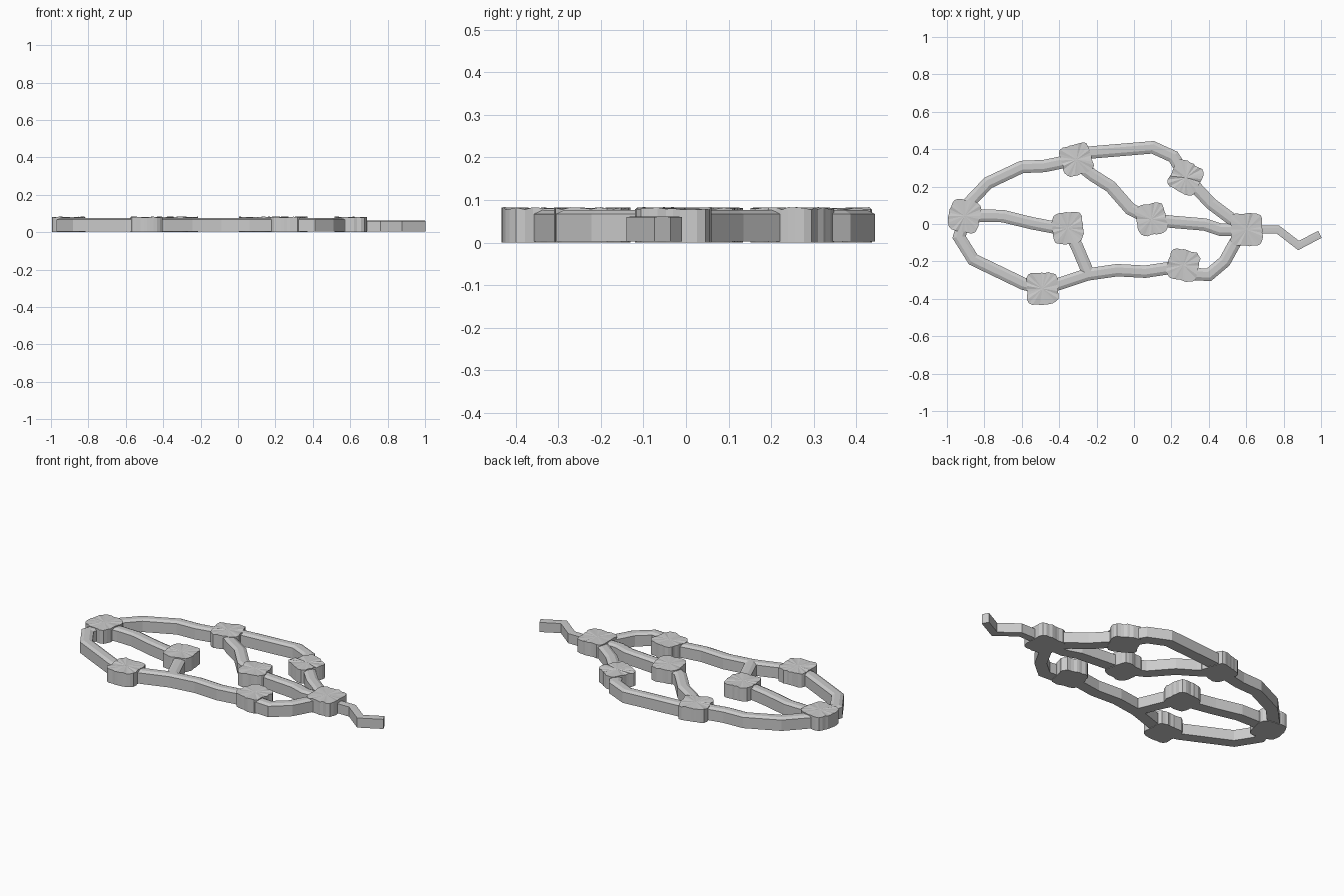
import bpy, math, random
from mathutils import Vector

if "Cube" in bpy.data.objects:
    bpy.data.objects.remove(bpy.data.objects["Cube"])

random.seed(4)


def make_object(name, verts, faces):
    mesh = bpy.data.meshes.new(name)
    mesh.from_pydata(verts, [], faces)
    mesh.update()
    obj = bpy.data.objects.new(name, mesh)
    bpy.context.collection.objects.link(obj)
    return obj


def sweep(name, points, half=0.033, shoulder=0.067, top=0.076):
    """Flat-bottomed strip with a chamfered top, mitred along a ground path."""
    pts = [Vector(p) for p in points]
    profile = [(-1, 0.003), (-1, shoulder), (-0.45, top), (0.45, top), (1, shoulder), (1, 0.003)]
    k = len(profile)
    verts, faces = [], []
    for i, p in enumerate(pts):
        before = (p - pts[i - 1]).normalized() if i else (pts[1] - p).normalized()
        after = (pts[i + 1] - p).normalized() if i < len(pts) - 1 else before
        t = (before + after).normalized()
        n = Vector((-t.y, t.x)) / max(0.6, t.dot(before))
        for s, z in profile:
            q = p - n * s * half
            verts.append((q.x, q.y, z))
    for i in range(len(pts) - 1):
        for j in range(k):
            a, b = i * k + j, i * k + (j + 1) % k
            faces.append((a, a + k, b + k, b))
    faces.append(tuple(range(k)))
    faces.append(tuple(reversed(range(len(verts) - k, len(verts)))))
    return make_object(name, verts, faces)


def pad(name, x, y, angle, hx, hy, sides=32):
    """Lumpy rounded-square slab."""
    verts, rot = [], math.radians(angle)
    rim = []
    for i in range(sides):
        a = 2 * math.pi * i / sides
        c, s = math.cos(a), math.sin(a)
        r = (abs(c) ** 5 + abs(s) ** 5) ** -0.2 * random.uniform(0.94, 1.02)
        u, v = c * r * hx, s * r * hy
        rim.append((x + u * math.cos(rot) - v * math.sin(rot),
                    y + u * math.sin(rot) + v * math.cos(rot)))
    verts = [(a, b, 0) for a, b in rim]
    verts += [(a, b, random.uniform(0.077, 0.083)) for a, b in rim]
    verts.append((x, y, 0.081))
    n = sides
    faces = [tuple(reversed(range(n)))]
    for i in range(n):
        j = (i + 1) % n
        faces += [(i, j, n + j, n + i), (n + i, n + j, 2 * n)]
    return make_object(name, verts, faces)


# Junction pads: centre, turn, half sizes
pads = {
    "west": (-0.905, 0.043, -12, 0.085, 0.087),
    "north": (-0.307, 0.345, 15, 0.083, 0.083),
    "north_east": (0.278, 0.248, -28, 0.083, 0.083),
    "centre": (0.093, 0.025, 10, 0.081, 0.085),
    "centre_west": (-0.355, -0.022, 5, 0.083, 0.086),
    "east": (0.602, -0.03, 0, 0.087, 0.088),
    "south_east": (0.264, -0.22, -13, 0.083, 0.083),
    "south_west": (-0.49, -0.345, 2, 0.085, 0.087),
}
for key, data in pads.items():
    pad(key + "_pad", *data)

# Connecting strips, following the ground plan
strips = {
    "north_west_strip": [(-0.905, 0.06), (-0.885, 0.11), (-0.78, 0.22), (-0.6, 0.305), (-0.48, 0.31), (-0.31, 0.345)],
    "north_strip": [(-0.31, 0.375), (-0.2, 0.385), (0.1, 0.41), (0.21, 0.36), (0.28, 0.25)],
    "north_east_strip": [(0.28, 0.25), (0.41, 0.11), (0.53, 0.02), (0.6, -0.03)],
    "upper_inner_strip": [(-0.31, 0.33), (-0.22, 0.26), (-0.125, 0.2), (-0.02, 0.08), (0.09, 0.025)],
    "east_inner_strip": [(0.09, 0.025), (0.2, 0.012), (0.38, -0.003), (0.46, -0.03), (0.6, -0.03)],
    "west_inner_strip": [(-0.905, 0.035), (-0.8, 0.045), (-0.7, 0.042), (-0.55, 0.005), (-0.43, -0.018), (-0.355, -0.022)],
    "south_west_strip": [(-0.905, 0.03), (-0.935, -0.07), (-0.86, -0.19), (-0.59, -0.32), (-0.49, -0.345)],
    "south_strip": [(-0.49, -0.345), (-0.4, -0.32), (-0.25, -0.27), (-0.09, -0.247), (0.06, -0.255), (0.26, -0.225)],
    "branch_strip": [(-0.355, -0.022), (-0.305, -0.12), (-0.245, -0.262)],
    "south_east_strip": [(0.26, -0.225), (0.33, -0.268), (0.4, -0.272), (0.485, -0.2), (0.54, -0.1), (0.6, -0.03)],
}
for name, path in strips.items():
    sweep(name, path)

# Thin lower tail at the east end
sweep("tail_strip", [(0.6, -0.03), (0.77, -0.03), (0.88, -0.115), (0.994, -0.055)],
      half=0.021, shoulder=0.06, top=0.061)
